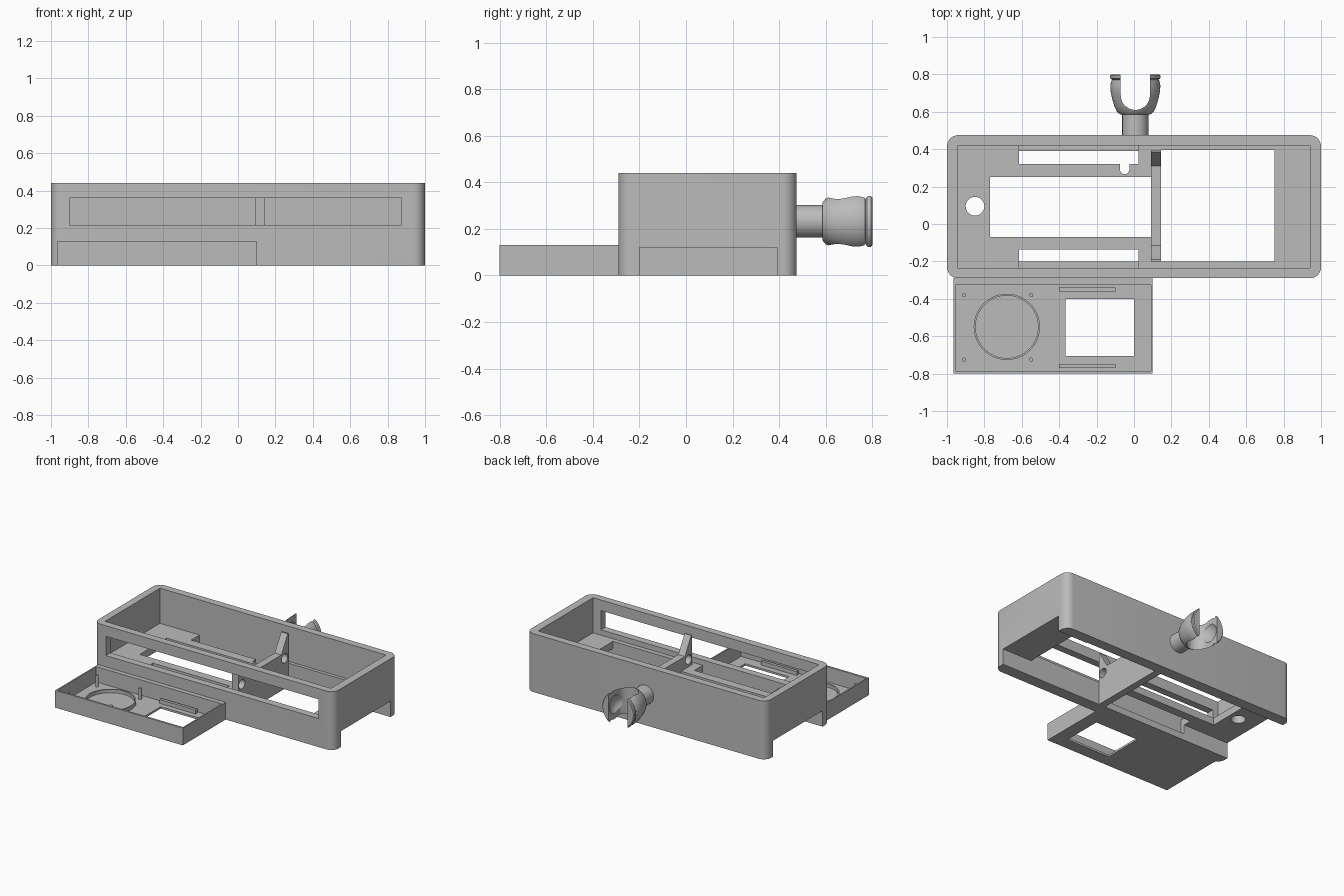
import bpy, bmesh, math
from mathutils import Matrix, Vector

cube = bpy.data.objects.get("Cube")
if cube:
    bpy.data.objects.remove(cube)

grey = bpy.data.materials.new("plain_grey")
grey.use_nodes = True
grey.diffuse_color = (0.5, 0.5, 0.5, 1)
grey.node_tree.nodes["Principled BSDF"].inputs["Base Color"].default_value = (0.5, 0.5, 0.5, 1)


def finish(name, bm):
    bmesh.ops.recalc_face_normals(bm, faces=bm.faces)
    mesh = bpy.data.meshes.new(name)
    bm.to_mesh(mesh)
    bm.free()
    mesh.materials.append(grey)
    obj = bpy.data.objects.new(name, mesh)
    bpy.context.collection.objects.link(obj)
    return obj


def box(name, x0, x1, y0, y1, z0, z1, radius=0):
    bm = bmesh.new()
    bmesh.ops.create_cube(bm, size=1)
    for v in bm.verts:
        v.co = ((x0 + x1) / 2 + v.co.x * (x1 - x0),
                (y0 + y1) / 2 + v.co.y * (y1 - y0),
                (z0 + z1) / 2 + v.co.z * (z1 - z0))
    if radius:
        upright = [e for e in bm.edges if abs(e.verts[0].co.z - e.verts[1].co.z) > 0.01]
        bmesh.ops.bevel(bm, geom=upright, offset=radius, segments=8, profile=0.5, affect='EDGES')
    return finish(name, bm)


def rod(name, centre, radius, length, axis='Z', sides=40):
    turn = {'X': Matrix.Rotation(math.pi / 2, 4, 'Y'),
            'Y': Matrix.Rotation(math.pi / 2, 4, 'X'), 'Z': Matrix()}[axis]
    bm = bmesh.new()
    bmesh.ops.create_cone(bm, cap_ends=True, segments=sides, radius1=radius, radius2=radius,
                          depth=length, matrix=Matrix.Translation(centre) @ turn)
    return finish(name, bm)


def cut(obj, *cutters):
    for c in cutters:
        m = obj.modifiers.new("cut", 'BOOLEAN')
        m.operation, m.solver, m.object = 'DIFFERENCE', 'EXACT', c
    deps = bpy.context.evaluated_depsgraph_get()
    mesh = bpy.data.meshes.new_from_object(obj.evaluated_get(deps))
    obj.modifiers.clear()
    obj.data = mesh
    for c in cutters:
        bpy.data.objects.remove(c)
    return obj


parts = []

# Main housing: open tray with a slotted floor, a front window and an underside channel
housing = box("housing", -1, 1, -0.29, 0.475, 0, 0.44, 0.06)
parts.append(cut(
    housing,
    box("cavity", -0.945, 0.94, -0.235, 0.42, 0.175, 0.6),
    box("channel", -1.2, 1.2, -0.2, 0.39, -0.1, 0.12),
    box("front_window", -0.9, 0.875, -0.4, -0.15, 0.215, 0.36),
    box("large_opening", 0.12, 0.75, -0.2, 0.395, -0.1, 0.3),
    box("centre_slot", -0.77, 0.12, -0.07, 0.25, -0.1, 0.3),
    box("back_slot", -0.615, 0.025, 0.32, 0.42, 0.05, 0.3),
    box("front_slot", -0.615, 0.025, -0.235, -0.135, 0.05, 0.3),
    box("notch", -0.075, -0.025, 0.292, 0.35, 0.05, 0.3),
    rod("notch_end", (-0.05, 0.292, 0.2), 0.025, 0.4),
    rod("floor_hole", (-0.85, 0.095, 0.2), 0.05, 0.4)))

# Divider with a sloped, drilled tab at each end
bm = bmesh.new()
outline = [(-0.2, 0), (0.395, 0), (0.395, 0.4), (0.385, 0.4), (0.31, 0.27),
           (-0.115, 0.27), (-0.19, 0.4), (-0.2, 0.4)]
face = bm.faces.new([bm.verts.new((0.09, y, z)) for y, z in outline])
side = bmesh.ops.extrude_face_region(bm, geom=[face])
bmesh.ops.translate(bm, vec=(0.055, 0, 0),
                    verts=[g for g in side["geom"] if isinstance(g, bmesh.types.BMVert)])
parts.append(cut(finish("divider", bm),
                 rod("tab_hole_front", (0.12, -0.16, 0.23), 0.035, 0.3, 'X'),
                 rod("tab_hole_back", (0.12, 0.35, 0.23), 0.035, 0.3, 'X')))

# Shallow cover tray in front
parts.append(cut(box("cover_tray", -0.965, 0.1, -0.8, -0.288, 0, 0.13),
                 box("tray_cavity", -0.955, 0.09, -0.785, -0.325, 0.015, 0.3),
                 box("square_hole", -0.365, 0, -0.705, -0.4, -0.1, 0.2)))
parts.append(cut(rod("round_rim", (-0.68, -0.55, 0.025), 0.177, 0.03, sides=64),
                 rod("rim_bore", (-0.68, -0.55, 0.05), 0.167, 0.07, sides=64)))
for i, x in enumerate((-0.91, -0.55)):
    for j, y in enumerate((-0.725, -0.38)):
        parts.append(rod(f"pin_{i}{j}", (x, y, 0.055), 0.011, 0.09, sides=16))
for label, y in (("front", -0.76), ("back", -0.35)):
    parts.append(box(f"rail_{label}", -0.4, -0.1, y - 0.011, y + 0.011, 0.01, 0.045))

# Stem and two-jawed ball socket on the back
CX, CZ = 0.007, 0.232
parts.append(rod("socket_stem", (CX, 0.53, CZ), 0.07, 0.13, 'Y', 48))
bm = bmesh.new()
profile = [(0.585, 0), (0.585, 0.08), (0.6, 0.098), (0.63, 0.112), (0.67, 0.124), (0.71, 0.132),
           (0.74, 0.134), (0.765, 0.129), (0.771, 0.123), (0.777, 0.132), (0.785, 0.135),
           (0.794, 0.134), (0.8, 0.128), (0.8, 0)]
verts = [bm.verts.new((CX, y, CZ + r)) for y, r in profile]
edges = [bm.edges.new(pair) for pair in zip(verts, verts[1:])]
bmesh.ops.spin(bm, geom=verts + edges, cent=(CX, 0, CZ), axis=(0, 1, 0),
               angle=math.tau, steps=48)
bmesh.ops.remove_doubles(bm, verts=bm.verts, dist=0.0005)
socket = finish("ball_socket", bm)
bm = bmesh.new()
bmesh.ops.create_uvsphere(bm, u_segments=40, v_segments=24, radius=0.103,
                          matrix=Matrix.Translation(Vector((CX, 0.724, CZ))))
parts.append(cut(socket, finish("ball_hollow", bm),
                 rod("jaw_gap_end", (CX, 0.688, CZ), 0.078, 0.5),
                 box("jaw_gap", CX - 0.078, CX + 0.078, 0.688, 0.9, 0, 0.5)))

# Smooth the curved faces, keep the edges sharp
bpy.ops.object.select_all(action='DESELECT')
for p in parts:
    p.select_set(True)
bpy.context.view_layer.objects.active = parts[0]
bpy.ops.object.shade_smooth_by_angle(angle=math.radians(30))
